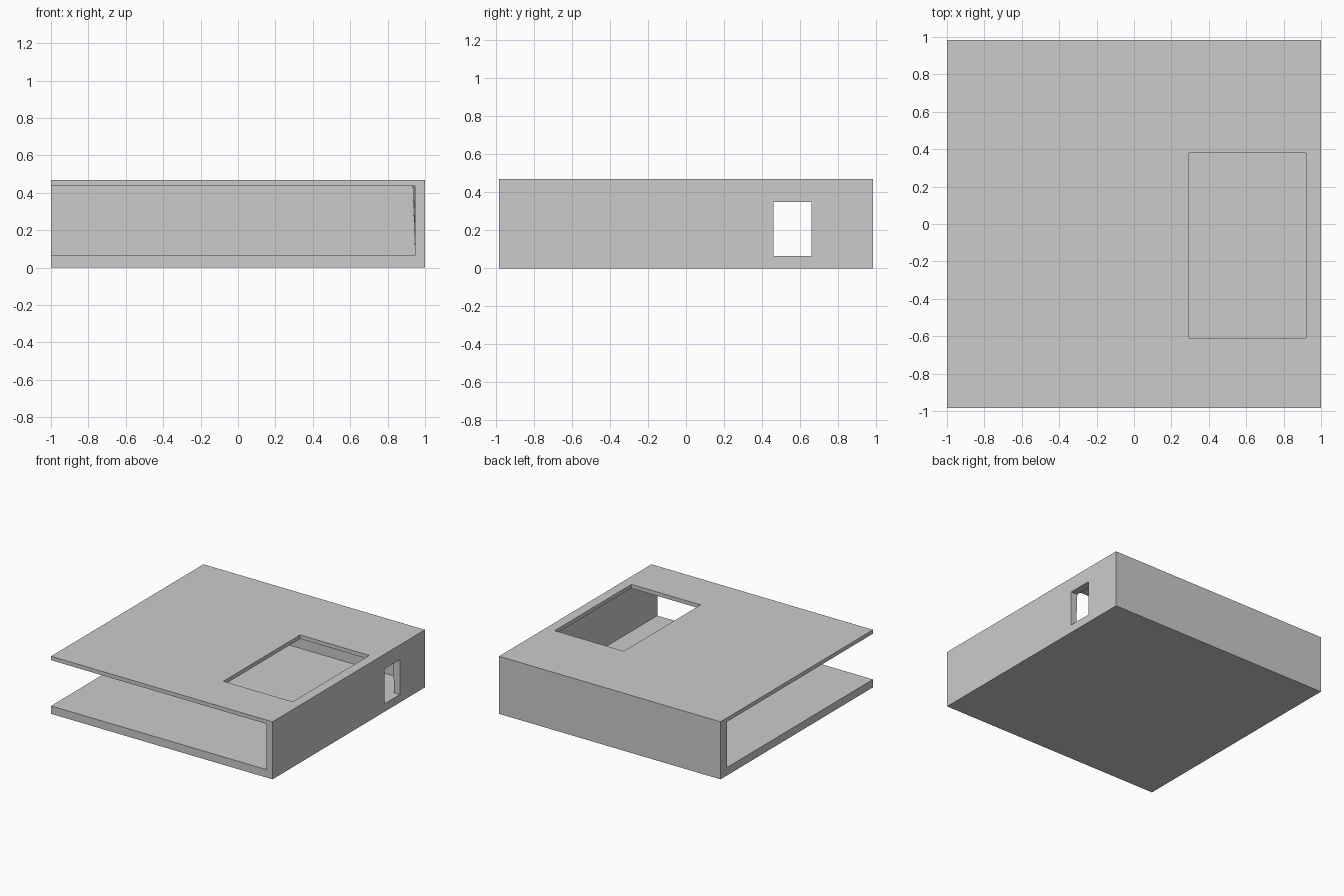
import bpy, bmesh
from mathutils import Vector

if "Cube" in bpy.data.objects:
    bpy.data.objects.remove(bpy.data.objects["Cube"])


def box(name, lo, hi):
    """Axis-aligned box from its two opposite corners."""
    lo, hi = Vector(lo), Vector(hi)
    bm = bmesh.new()
    bmesh.ops.create_cube(bm, size=1)
    for v in bm.verts:
        v.co = Vector([(lo[i] + hi[i]) / 2 + v.co[i] * (hi[i] - lo[i]) for i in range(3)])
    me = bpy.data.meshes.new(name)
    bm.to_mesh(me)
    bm.free()
    ob = bpy.data.objects.new(name, me)
    bpy.context.scene.collection.objects.link(ob)
    return ob


# Outer block
room = box("room_shell", (-1, -0.983, 0), (1, 0.983, 0.47))

# Interior, open to the front and left; right wall leans in at its back top corner
cavity = box("cavity_cutter", (-1.2, -1.2, 0.065), (0.947, 0.9, 0.438))
bm = bmesh.new()
bm.from_mesh(cavity.data)
for v in bm.verts:
    if v.co.x > 0 and v.co.y > 0 and v.co.z > 0.3:
        v.co.x = 0.934
bmesh.ops.triangulate(bm, faces=bm.faces)
bm.to_mesh(cavity.data)
bm.free()

# Roof opening and doorway in the right wall
skylight = box("skylight_cutter", (0.295, -0.61, 0.3), (0.92, 0.38, 0.6))
doorway = box("doorway_cutter", (0.85, 0.46, 0.065), (1.2, 0.66, 0.35))

# Cut and bake
for cutter in (cavity, skylight, doorway):
    mod = room.modifiers.new(cutter.name, 'BOOLEAN')
    mod.object = cutter
    mod.operation = 'DIFFERENCE'
    mod.solver = 'EXACT'
    cutter.hide_render = True

bpy.context.view_layer.update()
deps = bpy.context.evaluated_depsgraph_get()
baked = bpy.data.meshes.new_from_object(room.evaluated_get(deps))
room.modifiers.clear()
room.data = baked
for cutter in (cavity, skylight, doorway):
    bpy.data.objects.remove(cutter)
